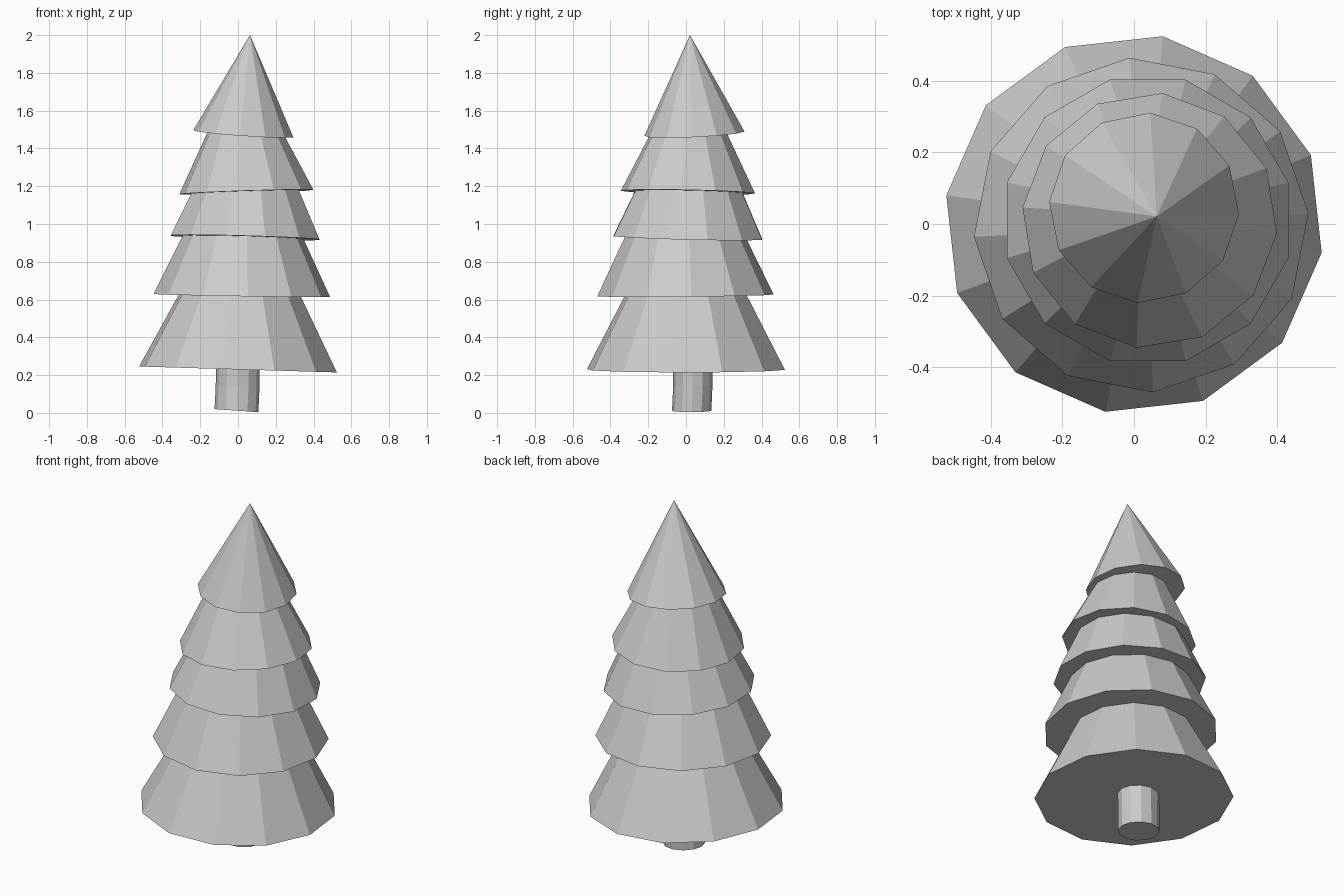
import bpy
import bmesh
import math
from mathutils import Matrix, Vector

cube = bpy.data.objects.get("Cube")
if cube:
    bpy.data.objects.remove(cube, do_unlink=True)

grey = bpy.data.materials.new("plain_grey")
grey.use_nodes = True
grey.diffuse_color = (0.6, 0.6, 0.6, 1)
grey.node_tree.nodes["Principled BSDF"].inputs["Base Color"].default_value = (0.6, 0.6, 0.6, 1)


def add_object(name, bm):
    bmesh.ops.recalc_face_normals(bm, faces=bm.faces)
    mesh = bpy.data.meshes.new(name)
    bm.to_mesh(mesh)
    bm.free()
    mesh.materials.append(grey)
    obj = bpy.data.objects.new(name, mesh)
    bpy.context.collection.objects.link(obj)


def add_tier(name, base, radius, height, turn, lean, keep):
    """Leaning twelve-sided cone; keep is the share of its height that is built."""
    tilt = Vector((*lean, 1)).normalized()
    matrix = (Matrix.Translation(base)
              @ Vector((0, 0, 1)).rotation_difference(tilt).to_matrix().to_4x4()
              @ Matrix.Rotation(math.radians(turn), 4, 'Z')
              @ Matrix.Translation((0, 0, height * keep / 2)))
    bm = bmesh.new()
    bmesh.ops.create_cone(bm, cap_ends=True, segments=12, radius1=radius,
                          radius2=radius * (1 - keep), depth=height * keep, matrix=matrix)
    bmesh.ops.remove_doubles(bm, verts=bm.verts, dist=0.0001)
    add_object(name, bm)


# Foliage tiers: base centre, radius, full height, turn, lean, kept share
add_tier("bottom_tier", (0, 0, 0.23), 0.53, 1.02, -8.7, (0.03, 0.0), 0.7)
add_tier("lower_tier", (0.02, -0.003, 0.622), 0.468, 0.98, 4, (0.016, -0.01), 0.7)
add_tier("middle_tier", (0.038, 0.01, 0.928), 0.407, 0.87, 15, (0.028, 0.025), 0.7)
add_tier("upper_tier", (0.044, 0.01, 1.169), 0.357, 0.72, -5.8, (-0.033, 0.021), 0.7)
add_tier("top_tier", (0.028, 0.045, 1.478), 0.266, 0.524, -3.7, (0.068, -0.046), 1)

# Trunk: slightly bent stack of rings, with a tilted foot
bm = bmesh.new()
rings = []
for x, y, z, slope in ((-0.008, 0.03, 0.012, -0.07), (-0.002, 0.036, 0.14, 0), (0, 0.034, 0.32, 0)):
    ring = []
    for i in range(12):
        a = math.tau * i / 12
        dx = 0.116 * math.cos(a)
        ring.append(bm.verts.new((x + dx, y + 0.104 * math.sin(a), z + slope * dx)))
    rings.append(ring)
for low, high in zip(rings, rings[1:]):
    for i in range(12):
        j = (i + 1) % 12
        bm.faces.new((low[i], low[j], high[j], high[i]))
bm.faces.new(rings[0])
bm.faces.new(rings[-1])
add_object("trunk", bm)
